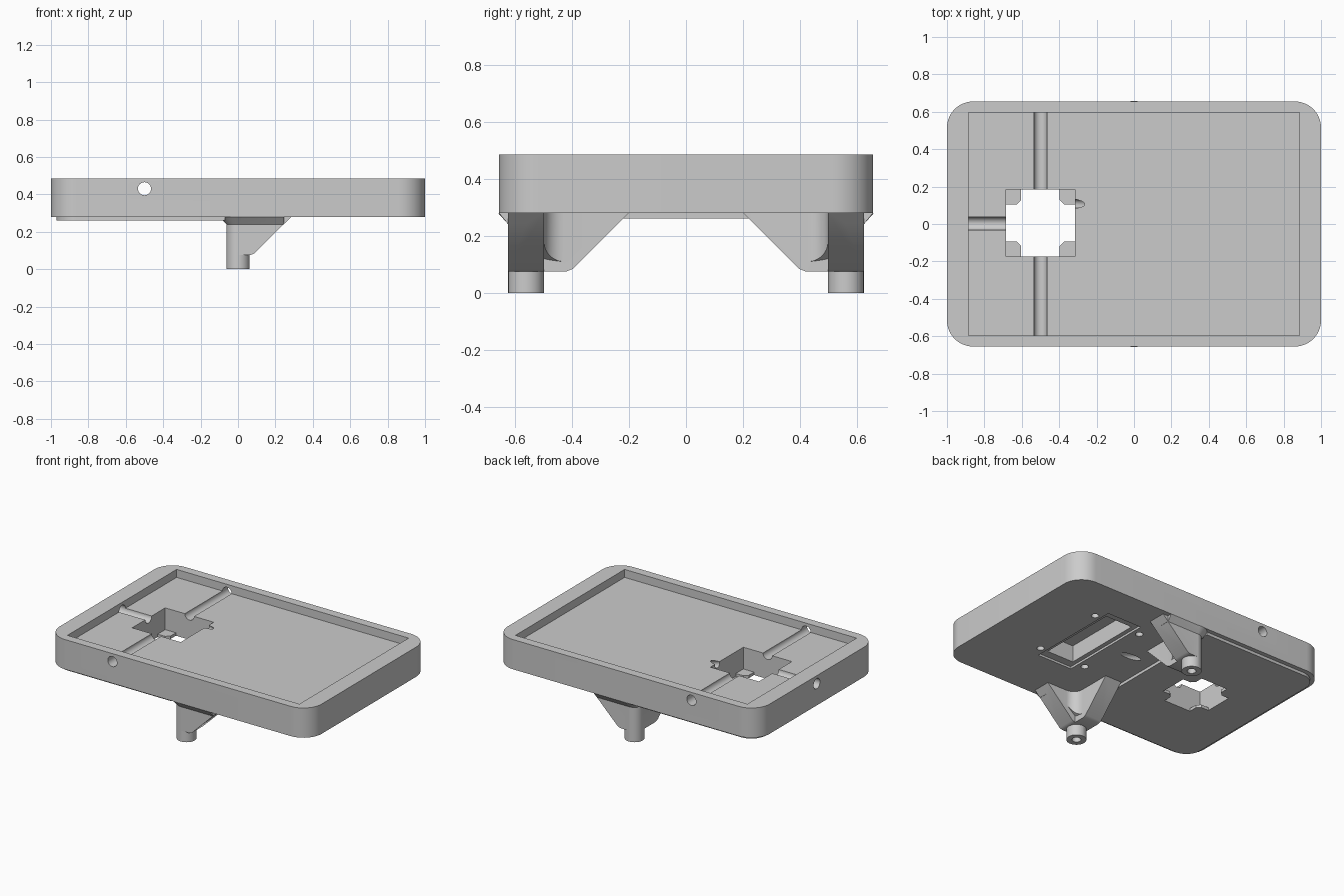
import bpy, bmesh, math
from mathutils import Vector

if "Cube" in bpy.data.objects:
    bpy.data.objects.remove(bpy.data.objects["Cube"], do_unlink=True)

grey = bpy.data.materials.new("plain grey")
grey.use_nodes = True
GREY = (0.6, 0.6, 0.6, 1)
grey.diffuse_color = GREY
grey.node_tree.nodes["Principled BSDF"].inputs["Base Color"].default_value = GREY


def finish(name, bm):
    bmesh.ops.recalc_face_normals(bm, faces=bm.faces)
    mesh = bpy.data.meshes.new(name)
    bm.to_mesh(mesh)
    bm.free()
    mesh.materials.append(grey)
    ob = bpy.data.objects.new(name, mesh)
    bpy.context.collection.objects.link(ob)
    return ob


def prism(name, outline, place, lo, hi):
    """Extrude a 2D outline; place(u, v, w) maps it into space."""
    bm = bmesh.new()
    a = [bm.verts.new(place(u, v, lo)) for u, v in outline]
    b = [bm.verts.new(place(u, v, hi)) for u, v in outline]
    bm.faces.new(a)
    bm.faces.new(b)
    for i in range(len(a)):
        j = (i + 1) % len(a)
        bm.faces.new((a[i], a[j], b[j], b[i]))
    return finish(name, bm)


def flat(u, v, w):
    return (u, v, w)


def box(name, x0, x1, y0, y1, z0, z1):
    return prism(name, [(x0, y0), (x1, y0), (x1, y1), (x0, y1)], flat, z0, z1)


def rod(name, start, end, r1, r2=None, sides=40):
    start, end = Vector(start), Vector(end)
    axis = end - start
    bm = bmesh.new()
    bmesh.ops.create_cone(bm, cap_ends=True, segments=sides, radius1=r1,
                          radius2=r1 if r2 is None else r2, depth=axis.length)
    turn = axis.to_track_quat('Z', 'Y').to_matrix().to_4x4()
    bm.transform(turn)
    bmesh.ops.translate(bm, verts=bm.verts, vec=(start + end) / 2)
    return finish(name, bm)


def rounded(x0, x1, y0, y1, radii, steps=12):
    """Rectangle with a radius per corner, counterclockwise from high x, high y."""
    pts = []
    corners = [(x1, y1, -1, -1), (x0, y1, 1, -1), (x0, y0, 1, 1), (x1, y0, -1, 1)]
    for k, ((x, y, sx, sy), r) in enumerate(zip(corners, radii)):
        if r == 0:
            pts.append((x, y))
            continue
        for i in range(steps + 1):
            a = (k + i / steps) * math.pi / 2
            pts.append((x + sx * r + r * math.cos(a), y + sy * r + r * math.sin(a)))
    return pts


def combine(target, other, operation='DIFFERENCE'):
    mod = target.modifiers.new("combine", 'BOOLEAN')
    mod.operation, mod.solver, mod.object = operation, 'EXACT', other
    bpy.context.view_layer.objects.active = target
    bpy.ops.object.modifier_apply(modifier=mod.name)
    bpy.data.objects.remove(other, do_unlink=True)


def smooth(ob):
    bpy.ops.object.select_all(action='DESELECT')
    ob.select_set(True)
    bpy.context.view_layer.objects.active = ob
    bpy.ops.object.shade_smooth_by_angle(angle=math.radians(30))


BOTTOM, FLOOR, TOP = 0.28, 0.43, 0.485
HOLE = (-0.685, -0.315, -0.175, 0.185)

# Tray body with its shallow recess
tray = prism("tray", rounded(-1, 1, -0.655, 0.655, [0.14] * 4), flat, BOTTOM, TOP)
combine(tray, box("recess", -0.885, 0.885, -0.595, 0.595, FLOOR, 0.6))

# Square opening and the cable channels that lead to it
combine(tray, box("opening", *HOLE, 0.2, 0.6))
combine(tray, rod("cross_channel", (-0.5, -0.8, FLOOR), (-0.5, 0.8, FLOOR), 0.035))
combine(tray, rod("end_channel", (-1.1, 0.003, FLOOR), (-0.5, 0.003, FLOOR), 0.035))
combine(tray, rod("slanted_channel", (-0.37, 0.112, 0.44), (0.16, 0.078, 0.259), 0.025))

# Stepped pocket and screw holes underneath
combine(tray, box("pocket_step", 0.285, 0.55, -0.275, 0.405, 0.2, 0.295))
combine(tray, box("pocket", 0.315, 0.52, -0.22, 0.35, 0.2, 0.41))
for x in (0.235, 0.595):
    for y in (-0.2, 0.33):
        combine(tray, rod("screw_hole", (x, y, 0.2), (x, y, 0.38), 0.024))
smooth(tray)

# Bottom cover with a cross-shaped opening
cover = prism("bottom_cover", rounded(-0.97, -0.07, -0.625, 0.625, [0, 0.11, 0.11, 0]),
              flat, 0.26, BOTTOM)
x0, x1, y0, y1 = HOLE
T = 0.082
cross = [(x0, y0 + T), (x0, y1 - T), (x0 + T - 0.025, y1 - T), (x0 + T, y1 - T + 0.025),
         (x0 + T, y1), (x1 - T, y1), (x1 - T, y1 - T + 0.025), (x1 - T + 0.025, y1 - T),
         (x1, y1 - T), (x1, y0 + T), (x1 - T + 0.025, y0 + T), (x1 - T, y0 + T - 0.025),
         (x1 - T, y0), (x0 + T, y0), (x0 + T, y0 + T - 0.025), (x0 + T - 0.025, y0 + T)]
combine(cover, prism("cross", cross, flat, 0.2, 0.4))
smooth(cover)

# Legs: round post, two sloped ribs, flared top and a filled valley
R, Y, RIB = 0.0625, 0.56, 0.075
for side, word in ((-1, "front"), (1, "back")):
    def across(y, z, x):
        return (x, side * y, z)

    def along(x, z, y):
        return (x, side * y, z)

    def level(x, y, z):
        return (x, side * y, z)

    leg = rod(word + "_leg", (0, side * Y, 0), (0, side * Y, BOTTOM), R)
    parts = [
        prism("inner_rib", [(Y, RIB), (0.42, RIB), (0.395, 0.085), (0.2, BOTTOM), (Y, BOTTOM)],
              across, -R, R),
        prism("side_rib", [(0, RIB), (0.065, RIB), (0.085, 0.083), (0.285, BOTTOM), (0, BOTTOM)],
              along, Y - R, Y + R),
        rod("flare", (0, side * Y, 0.24), (0, side * Y, BOTTOM), R, 0.098),
        prism("outer_flare", [(Y, 0.24), (Y + R, 0.24), (Y + 0.095, BOTTOM), (Y, BOTTOM)],
              across, 0, 0.245),
        prism("side_flare", [(0, 0.24), (-R, 0.24), (-0.098, BOTTOM), (0, BOTTOM)],
              along, 0.24, Y),
    ]
    # Concave valley between the ribs
    c, f = Y - R, 0.07
    curve = [(R + f - f * math.sin(a), c - f + f * math.cos(a))
             for a in [i * math.pi / 16 for i in range(9)]]
    valley = prism("valley", [(R - 0.02, c + 0.02), (R + f, c + 0.02)] + curve
                   + [(R - 0.02, c - f)], level, 0.11, BOTTOM)
    for v in valley.data.vertices:
        if v.co.z < 0.2:
            v.co.z += max(0, v.co.x - R) * 1.0
    parts.append(valley)
    for part in parts:
        combine(leg, part, 'UNION')
    combine(leg, rod("bore", (0, side * Y, -0.1), (0, side * Y, 0.16), 0.028))
    smooth(leg)
